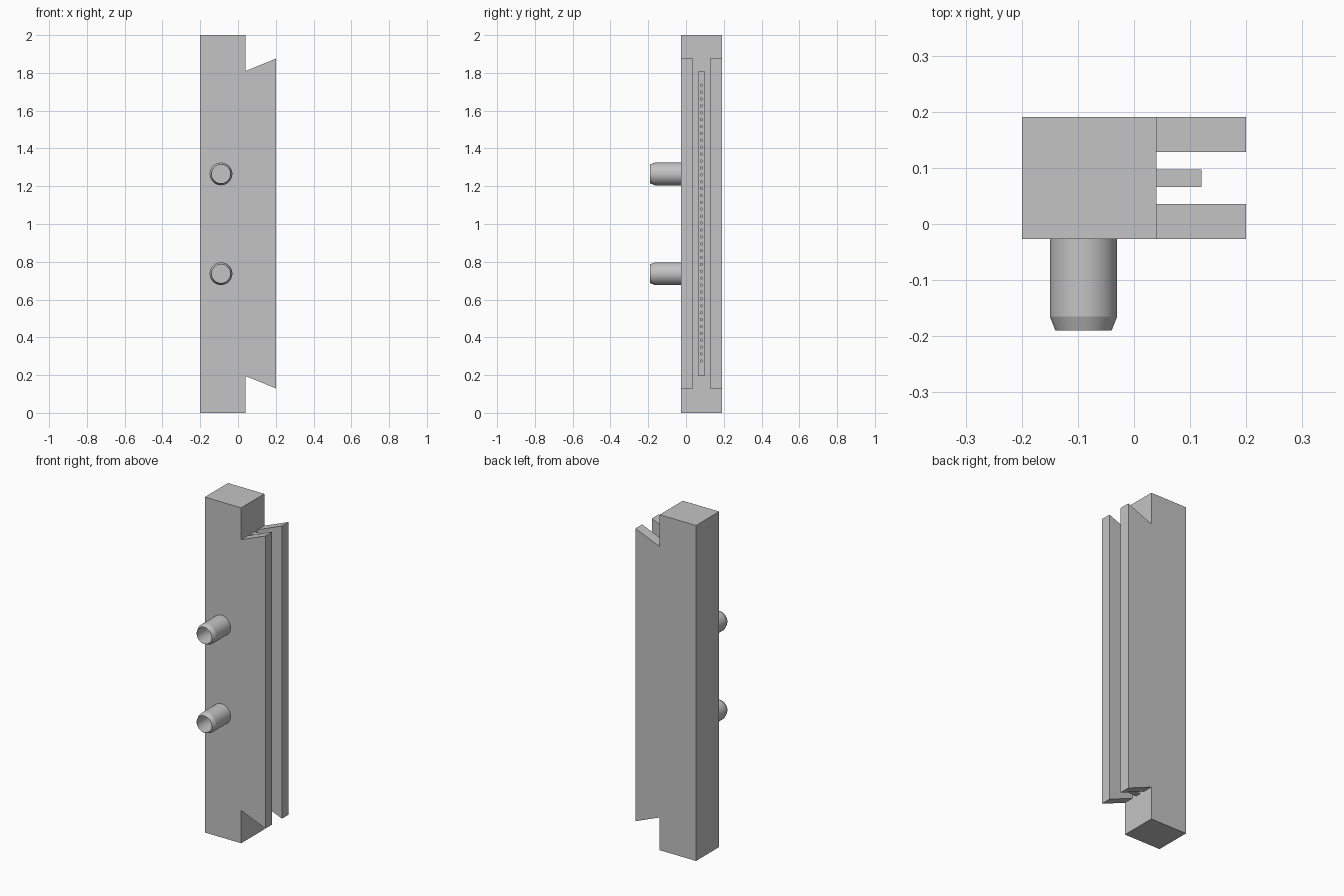
import bpy, bmesh, math
from mathutils import Matrix

if "Cube" in bpy.data.objects:
    bpy.data.objects.remove(bpy.data.objects["Cube"], do_unlink=True)

grey = bpy.data.materials.new("plain grey")
grey.use_nodes = True
grey.diffuse_color = (0.55, 0.55, 0.55, 1)
grey.node_tree.nodes["Principled BSDF"].inputs["Base Color"].default_value = (0.55, 0.55, 0.55, 1)

FRONT, BACK = -0.027, 0.191
BODY_RIGHT = 0.04


def finish(name, bm):
    bmesh.ops.recalc_face_normals(bm, faces=bm.faces[:])
    mesh = bpy.data.meshes.new(name)
    bm.to_mesh(mesh)
    bm.free()
    mesh.materials.append(grey)
    obj = bpy.data.objects.new(name, mesh)
    bpy.context.collection.objects.link(obj)
    return obj


def slab(name, outline, y0, y1):
    """Extrude an (x, z) outline from y0 to y1."""
    bm = bmesh.new()
    face = bm.faces.new([bm.verts.new((x, y0, z)) for x, z in outline])
    new = bmesh.ops.extrude_face_region(bm, geom=[face])["geom"]
    verts = [v for v in new if isinstance(v, bmesh.types.BMVert)]
    bmesh.ops.translate(bm, verts=verts, vec=(0, y1 - y0, 0))
    return finish(name, bm)


def rect(x0, x1, z0, z1):
    return [(x0, z0), (x1, z0), (x1, z1), (x0, z1)]


# Main upright block
slab("body", rect(-0.2, BODY_RIGHT, 0, 2), FRONT, BACK)

# Two side walls with slanted ends
wall = [(BODY_RIGHT, 0.195), (0.2, 0.13), (0.2, 1.875), (BODY_RIGHT, 1.81)]
slab("front_wall", wall, FRONT, 0.036)
slab("back_wall", wall, 0.128, BACK)

# Central tongue with a row of small holes in its edge
tongue = slab("tongue", rect(BODY_RIGHT, 0.12, 0.195, 1.81), 0.066, 0.097)
bm = bmesh.new()
for i in range(41):
    place = Matrix.Translation((0.12, 0.0815, 0.275 + i * 0.0365)) @ Matrix.Rotation(math.pi / 2, 4, "Y")
    bmesh.ops.create_cone(bm, cap_ends=True, segments=12, radius1=0.006,
                          radius2=0.006, depth=0.06, matrix=place)
cutter = finish("hole_cutter", bm)
cutter.hide_render = True
cutter.hide_set(True)
cut = tongue.modifiers.new("holes", "BOOLEAN")
cut.operation = "DIFFERENCE"
cut.solver = "EXACT"
cut.object = cutter
bpy.context.view_layer.objects.active = tongue
tongue.select_set(True)
bpy.ops.object.modifier_apply(modifier=cut.name)
bpy.data.objects.remove(cutter, do_unlink=True)


# Hollow pins with a tapered tip
def pin(name, z):
    profile = [(0.06, FRONT), (0.06, -0.165), (0.05, -0.19), (0.049, -0.19), (0.049, FRONT)]
    bm = bmesh.new()
    verts = [bm.verts.new((r, y, 0)) for r, y in profile]
    edges = [bm.edges.new(pair) for pair in zip(verts, verts[1:])]
    bmesh.ops.spin(bm, geom=verts + edges, cent=(0, 0, 0), axis=(0, 1, 0),
                   angle=math.tau, steps=48)
    bmesh.ops.remove_doubles(bm, verts=bm.verts[:], dist=0.0001)
    obj = finish(name, bm)
    obj.location = (-0.09, 0, z)
    bpy.ops.object.select_all(action="DESELECT")
    obj.select_set(True)
    bpy.context.view_layer.objects.active = obj
    bpy.ops.object.shade_smooth_by_angle(angle=math.radians(15))


pin("lower_pin", 0.737)
pin("upper_pin", 1.265)
